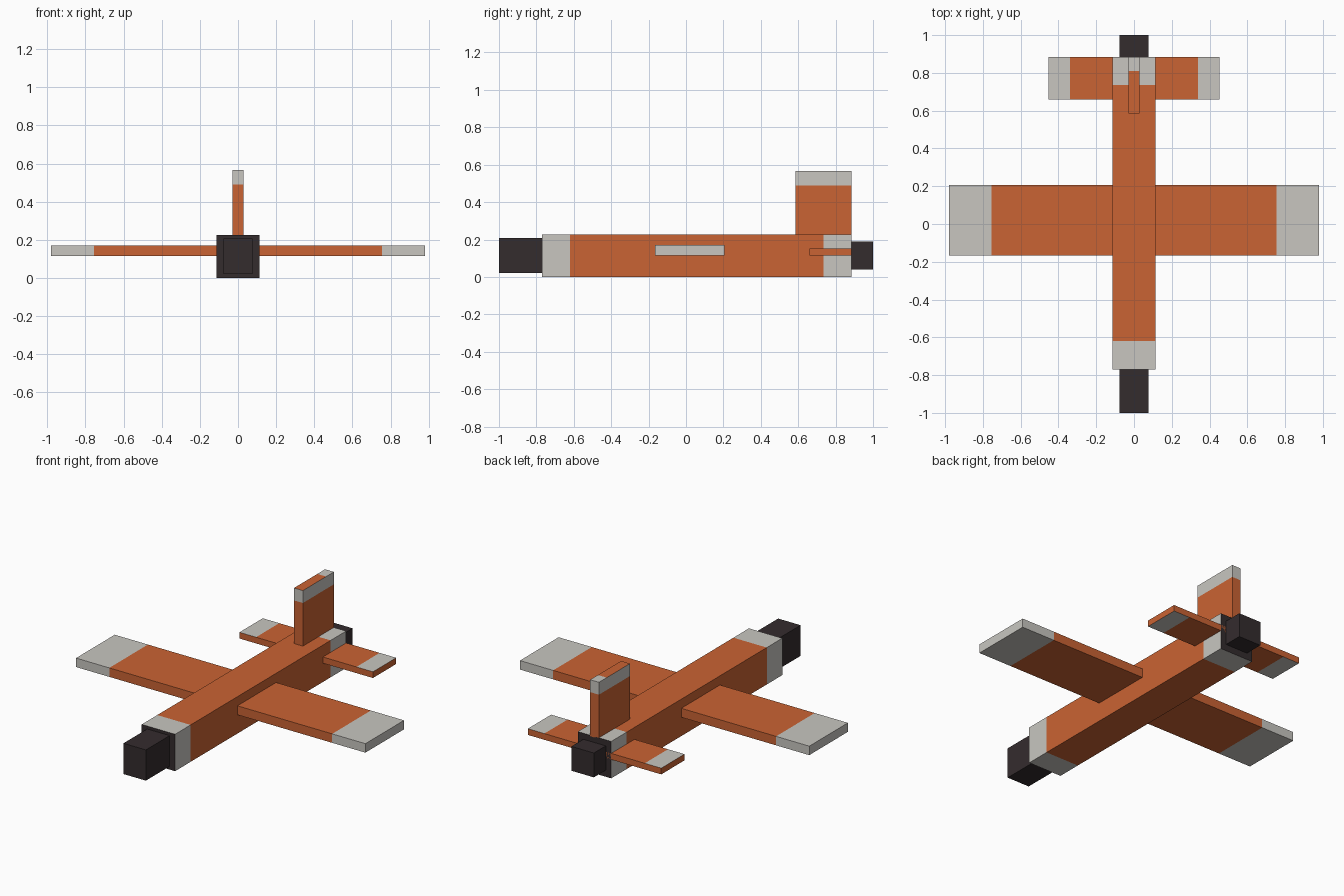
import bpy, bmesh
from mathutils import Vector

if "Cube" in bpy.data.objects:
    bpy.data.objects.remove(bpy.data.objects["Cube"])


def material(name, rgb):
    m = bpy.data.materials.new(name)
    m.diffuse_color = (*rgb, 1)
    m.use_nodes = True
    m.node_tree.nodes["Principled BSDF"].inputs["Base Color"].default_value = m.diffuse_color
    return m


ORANGE, GREY, DARK = 0, 1, 2
MATS = [material("orange", (0.59, 0.125, 0.033)),
        material("light_grey", (0.58, 0.565, 0.53)),
        material("dark_brown", (0.034, 0.025, 0.027))]


def box(name, lo, hi, cuts=(), rule=lambda c, n: ORANGE):
    """Box between two corners, cut at (axis, position) planes and coloured by rule."""
    lo, hi = Vector(lo), Vector(hi)
    bm = bmesh.new()
    bmesh.ops.create_cube(bm, size=1)
    for v in bm.verts:
        v.co = Vector(a * b for a, b in zip(v.co, hi - lo)) + (lo + hi) / 2
    for axis, pos in cuts:
        normal = Vector((0, 0, 0))
        normal[axis] = 1
        bmesh.ops.bisect_plane(bm, geom=bm.verts[:] + bm.edges[:] + bm.faces[:],
                               plane_co=normal * pos, plane_no=normal)
    bm.normal_update()
    for f in bm.faces:
        f.material_index = rule(f.calc_center_median(), f.normal)
    mesh = bpy.data.meshes.new(name)
    bm.to_mesh(mesh)
    bm.free()
    for m in MATS:
        mesh.materials.append(m)
    bpy.context.collection.objects.link(bpy.data.objects.new(name, mesh))


# Fuselage: grey bands at both ends, dark end caps
def fuselage_rule(c, n):
    if abs(n.y) > 0.5:
        return DARK
    return GREY if c.y < -0.62 or c.y > 0.735 else ORANGE


box("fuselage", (-0.113, -0.77, 0), (0.113, 0.885, 0.226),
    [(1, -0.62), (1, 0.735)], fuselage_rule)

# Nose and tail blocks
box("nose_block", (-0.076, -1, 0.02), (0.076, -0.77, 0.208), rule=lambda c, n: DARK)
box("tail_block", (-0.076, 0.885, 0.04), (0.076, 1, 0.189), rule=lambda c, n: DARK)

# Main wing: grey tips all round
box("wing", (-0.98, -0.167, 0.115), (0.98, 0.207, 0.17),
    [(0, -0.755), (0, 0.755)],
    lambda c, n: GREY if abs(c.x) > 0.755 else ORANGE)

# Tailplane: grey tips on the top and bottom only
box("tailplane", (-0.452, 0.66, 0.115), (0.452, 0.885, 0.153),
    [(0, -0.34), (0, 0.34)],
    lambda c, n: GREY if abs(c.x) > 0.34 and abs(n.z) > 0.5 else ORANGE)


# Fin: grey upper band, with a short grey patch at the back of its top edge
def fin_rule(c, n):
    if n.z > 0.5:
        return GREY if c.y > 0.81 else ORANGE
    return GREY if c.z > 0.49 else ORANGE


box("fin", (-0.03, 0.585, 0.22), (0.03, 0.885, 0.566),
    [(2, 0.49), (1, 0.81)], fin_rule)
